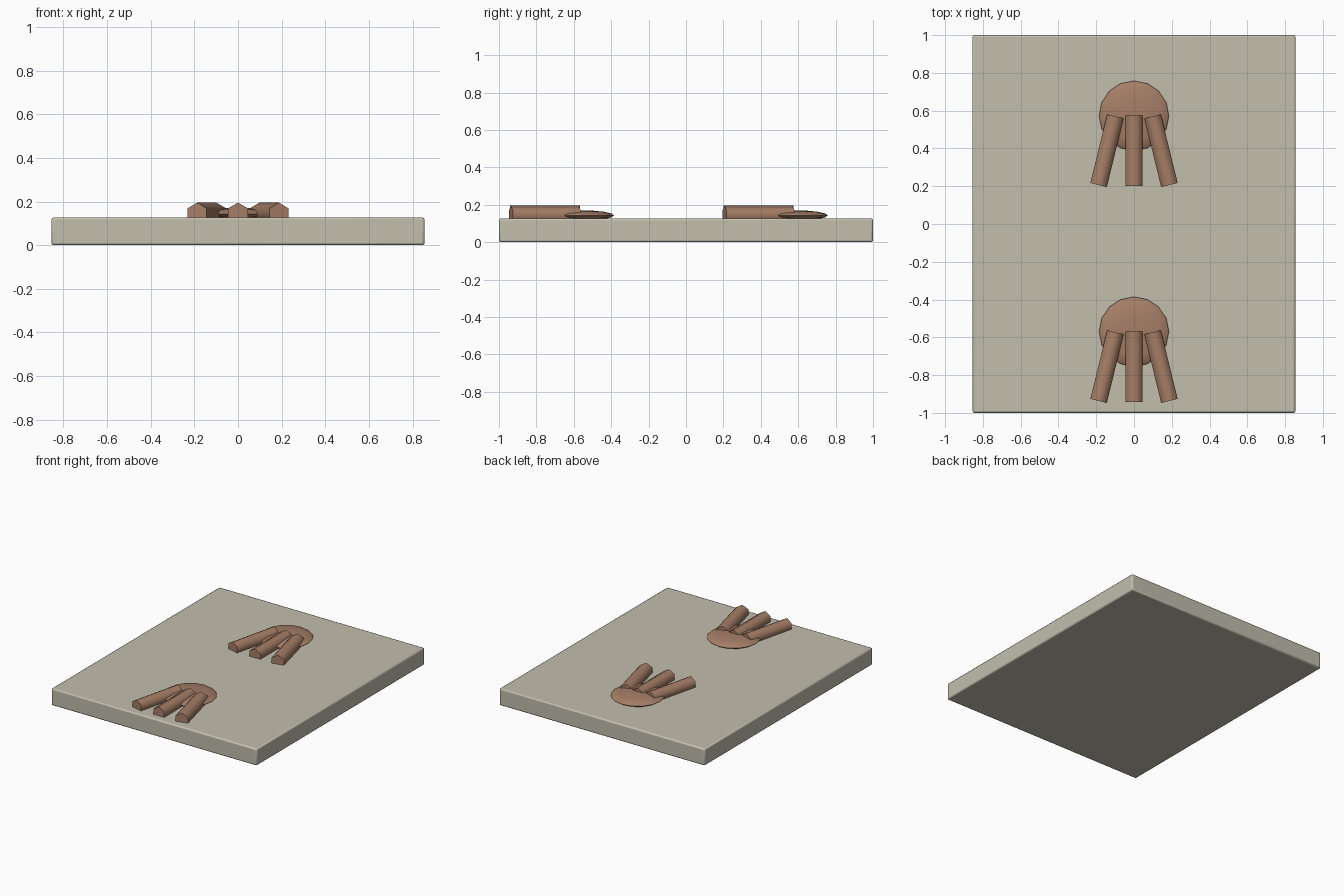
import bpy
import math

if "Cube" in bpy.data.objects:
    bpy.data.objects.remove(bpy.data.objects["Cube"], do_unlink=True)


def make_material(name, color):
    mat = bpy.data.materials.new(name)
    mat.use_nodes = True
    mat.diffuse_color = color
    mat.node_tree.nodes["Principled BSDF"].inputs["Base Color"].default_value = color
    return mat


stone = make_material("pale stone", (0.54, 0.52, 0.42, 1))
clay = make_material("reddish clay", (0.38, 0.21, 0.135, 1))


def finish(name, mat, smooth_angle):
    obj = bpy.context.object
    obj.name = name
    obj.data.materials.append(mat)
    bpy.ops.object.transform_apply(location=False, rotation=False, scale=True)
    bpy.ops.object.shade_smooth_by_angle(angle=math.radians(smooth_angle))
    return obj


# Stone slab with softened edges
SLAB_TOP = 0.127
bpy.ops.mesh.primitive_cube_add(size=1, location=(0, 0, SLAB_TOP / 2))
bpy.context.object.scale = (1.71, 2, SLAB_TOP)
slab = finish("slab", stone, 30)
bevel = slab.modifiers.new("soft_edges", "BEVEL")
bevel.width = 0.01
bevel.segments = 2

# Footprints: a flattened heel pad and three six-sided toes
PRINT_Z = 0.143
TOE_LENGTH = 0.374
TOE_RADIUS = 0.052


def add_toe(name, x, y, angle):
    # Lay the prism along y with a ridge on top, then splay it about z
    bpy.ops.mesh.primitive_cylinder_add(
        vertices=6, radius=TOE_RADIUS, depth=TOE_LENGTH,
        location=(x, y, PRINT_Z), rotation=(math.pi / 2, 0, angle))
    finish(name, clay, 65)


for label, pad_y in (("front", -0.57), ("back", 0.573)):
    bpy.ops.mesh.primitive_uv_sphere_add(
        segments=16, ring_count=8, radius=0.185, location=(0, pad_y, PRINT_Z))
    bpy.context.object.scale.z = 0.15
    finish(label + "_heel_pad", clay, 60)
    for side, sign in (("right", -1), ("middle", 0), ("left", 1)):
        add_toe(f"{label}_{side}_toe", sign * 0.143, pad_y - 0.185, sign * 0.24)
